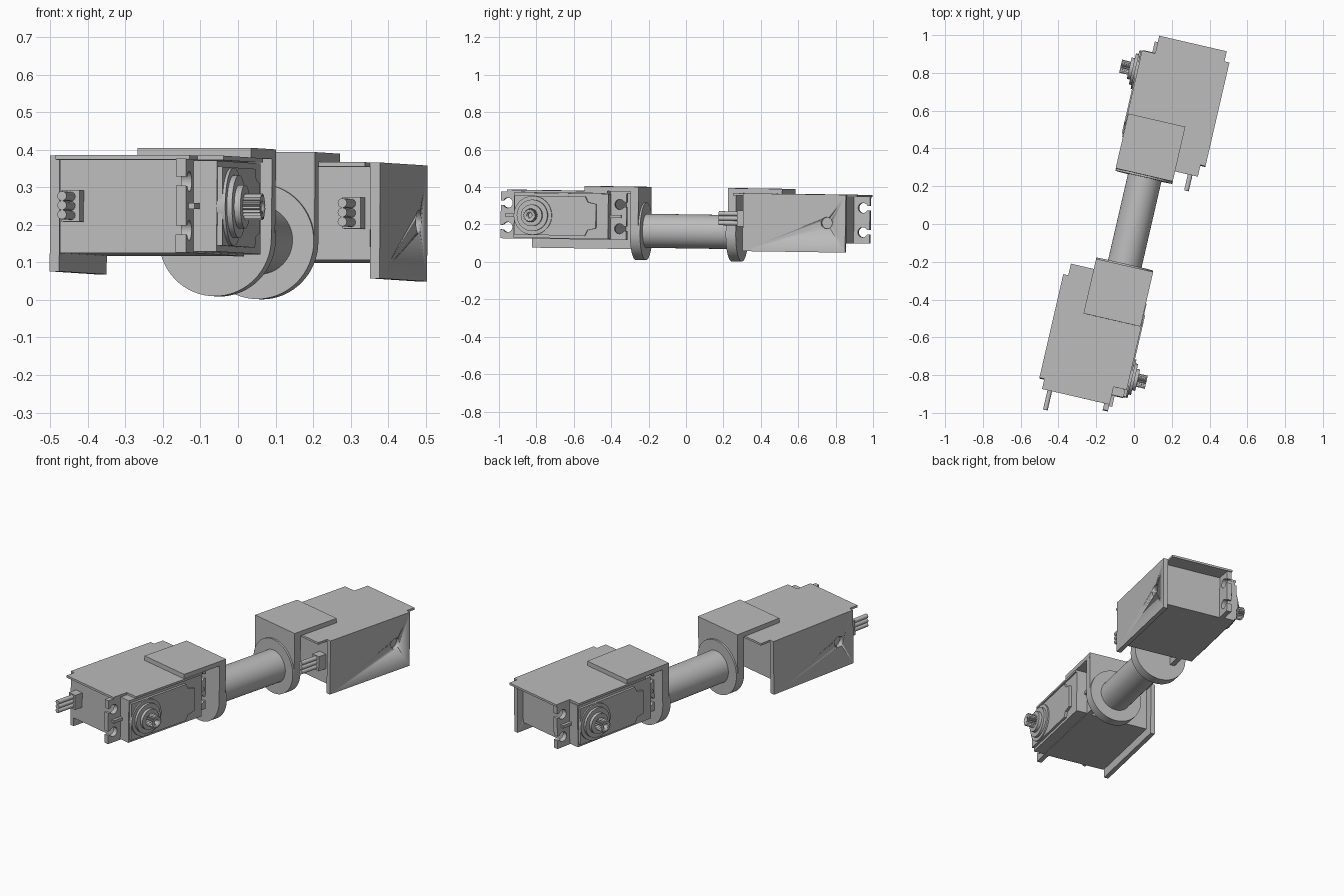
import bpy, bmesh
from math import sin, cos, pi, radians
from mathutils import Matrix

old = bpy.data.objects.get("Cube")
if old:
    bpy.data.objects.remove(old, do_unlink=True)

grey = bpy.data.materials.new("plain grey")
grey.use_nodes = True
grey.diffuse_color = (0.5, 0.5, 0.5, 1)
grey.node_tree.nodes["Principled BSDF"].inputs["Base Color"].default_value = (0.5, 0.5, 0.5, 1)

# Whole model is turned and pitched slightly
POSE = Matrix.Rotation(radians(-13), 4, 'Z') @ Matrix.Rotation(radians(-0.83), 4, 'X')
ORDER = {'x': lambda p, t: (t, p[0], p[1]),
         'y': lambda p, t: (p[0], t, p[1]),
         'z': lambda p, t: (p[0], p[1], t)}


def prism(name, pts, axis, a, b, place):
    """Extrude a closed 2D outline along an axis from a to b."""
    bm = bmesh.new()
    rings = [[bm.verts.new(ORDER[axis](p, t)) for p in pts] for t in (a, b)]
    n = len(pts)
    for ring in rings:
        bm.faces.new(ring)
    for i in range(n):
        j = (i + 1) % n
        bm.faces.new((rings[0][i], rings[0][j], rings[1][j], rings[1][i]))
    bmesh.ops.recalc_face_normals(bm, faces=bm.faces)
    bm.transform(POSE @ place)
    me = bpy.data.meshes.new(name)
    bm.to_mesh(me)
    bm.free()
    me.materials.append(grey)
    ob = bpy.data.objects.new(name, me)
    bpy.context.collection.objects.link(ob)
    bpy.ops.object.select_all(action='DESELECT')
    ob.select_set(True)
    bpy.context.view_layer.objects.active = ob
    bpy.ops.object.shade_smooth_by_angle(angle=radians(35))
    return ob


def rect(a0, a1, b0, b1):
    return [(a0, b0), (a1, b0), (a1, b1), (a0, b1)]


def arc(ca, cb, r, start=0, end=360, n=48):
    full = abs(end - start) == 360
    steps = n if full else n + 1
    return [(ca + r * cos(radians(start + (end - start) * i / n)),
             cb + r * sin(radians(start + (end - start) * i / n))) for i in range(steps)]


def cut(target, cutter):
    mod = target.modifiers.new("hole", 'BOOLEAN')
    mod.operation = 'DIFFERENCE'
    mod.solver = 'EXACT'
    mod.object = cutter
    cutter.hide_render = True
    bpy.ops.object.select_all(action='DESELECT')
    target.select_set(True)
    bpy.context.view_layer.objects.active = target
    bpy.ops.object.modifier_apply(modifier=mod.name)
    bpy.data.objects.remove(cutter, do_unlink=True)


ZC = 0.237          # servo centre height
HALF = 0.125        # servo half width


def tab_end(edge, s):
    """Tab end with two keyhole screw slots, walked upward when s is +1."""
    pts = [(edge, ZC - HALF)]
    for zc in (ZC - 0.065, ZC + 0.065):
        pts.append((edge, zc - 0.012))
        pts += [(edge + s * (p - 0.038), q) for p, q in arc(0, zc, 0.027, -27, -333, 20)]
        pts.append((edge, zc + 0.012))
    pts.append((edge, ZC + HALF))
    return pts if s > 0 else pts[::-1]


def servo(side, place, plug_outside):
    def part(name, pts, axis, a, b):
        return prism(f"{side}_{name}", pts, axis, a, b, place)

    v0, v1, shaft = -0.913, -0.396, -0.805
    z0, z1 = ZC - HALF, ZC + HALF
    part("servo_body", rect(v0, v1, z0, z1), 'x', -0.277, 0.06)
    part("servo_tabs", tab_end(-0.31, 1) + tab_end(-1.0, -1), 'x', 0.06, 0.088)
    part("servo_case", rect(v0, v1, z0 + 0.004, z1 - 0.004), 'x', 0.06, 0.152)
    # Raised cover, narrowing toward the inner end
    cover = [(v0 + 0.006, z0 + 0.02), (-0.52, z0 + 0.02), (-0.505, z0 + 0.05),
             (-0.46, z0 + 0.06), (-0.46, z1 - 0.06), (-0.505, z1 - 0.05),
             (-0.52, z1 - 0.02), (v0 + 0.006, z1 - 0.02)]
    part("servo_cover", cover, 'x', 0.15, 0.166)
    # Gear boss, collar and splined output shaft
    part("gear_boss", arc(shaft, ZC, 0.104), 'x', 0.15, 0.174)
    part("boss_step", arc(shaft, ZC, 0.084), 'x', 0.17, 0.188)
    part("boss_collar", arc(shaft, ZC, 0.058), 'x', 0.18, 0.205)
    teeth = []
    for i in range(40):
        r = 0.036 if i % 2 else 0.029
        teeth.append((shaft + r * cos(pi * i / 20), ZC + r * sin(pi * i / 20)))
    shaft_ob = part("output_shaft", teeth, 'x', 0.2, 0.252)
    cut(shaft_ob, part("shaft_cutter", arc(shaft, ZC, 0.014, n=20), 'x', 0.215, 0.3))
    # Ribs between the screw slots
    part("outer_rib", rect(v0 - 0.06, v0, ZC - 0.008, ZC + 0.008), 'x', 0.085, 0.105)
    part("inner_rib", rect(v1, v1 + 0.06, ZC - 0.008, ZC + 0.008), 'x', 0.085, 0.105)
    # Cable grommet and three wires
    end, s = (v0, -1) if plug_outside else (v1, 1)
    part("cable_grommet", rect(-0.262, -0.212, ZC - 0.042, ZC + 0.042), 'y', end, end + s * 0.05)
    for i in (-1, 0, 1):
        part(f"wire_{i + 2}", arc(-0.236, ZC + i * 0.025, 0.0125, n=16), 'y',
             end + s * 0.04, end + s * 0.155)


def holder(side, place):
    def part(name, pts, axis, a, b):
        return prism(f"{side}_{name}", pts, axis, a, b, place)

    # Servo holder: top sheet and drilled side plate
    sheet = [(-0.278, -0.966), (0.089, -0.966), (0.089, -0.87), (0.16, -0.87),
             (0.16, -0.40), (0.089, -0.40), (0.089, -0.285), (-0.278, -0.285),
             (-0.278, -0.348), (-0.305, -0.348), (-0.305, -0.911), (-0.278, -0.911)]
    part("holder_top", sheet, 'z', 0.36, 0.372)
    plate = part("holder_side_plate", rect(-0.911, -0.348, 0.063, 0.371), 'x', -0.305, -0.279)
    cut(plate, part("hole_cutter", arc(-0.808, 0.22, 0.031, n=32), 'x', -0.4, -0.2785))

    # Joint bracket: top plate, upright with rounded foot, raised disc
    part("bracket_top", rect(-0.154, 0.156, -0.527, -0.23), 'z', 0.372, 0.398)
    upright = arc(0, 0.16, 0.154, 180, 360, 32) + [(0.156, 0.398), (-0.154, 0.398)]
    part("bracket_upright", upright, 'y', -0.275, -0.23)
    part("flange_disc", arc(0, 0.16, 0.154, n=64), 'y', -0.235, -0.22)


front = Matrix.Identity(4)
rear = Matrix.Translation((-0.005, 0.03, 0)) @ Matrix.Rotation(pi, 4, 'Z')
holder("front", front)
servo("front", front, True)
holder("rear", rear)
servo("rear", rear @ Matrix.Translation((0, 0.04, 0)), False)

# Connecting tube
prism("connecting_tube", arc(0, 0.163, 0.091, n=64), 'y', -0.222, 0.252, front)
